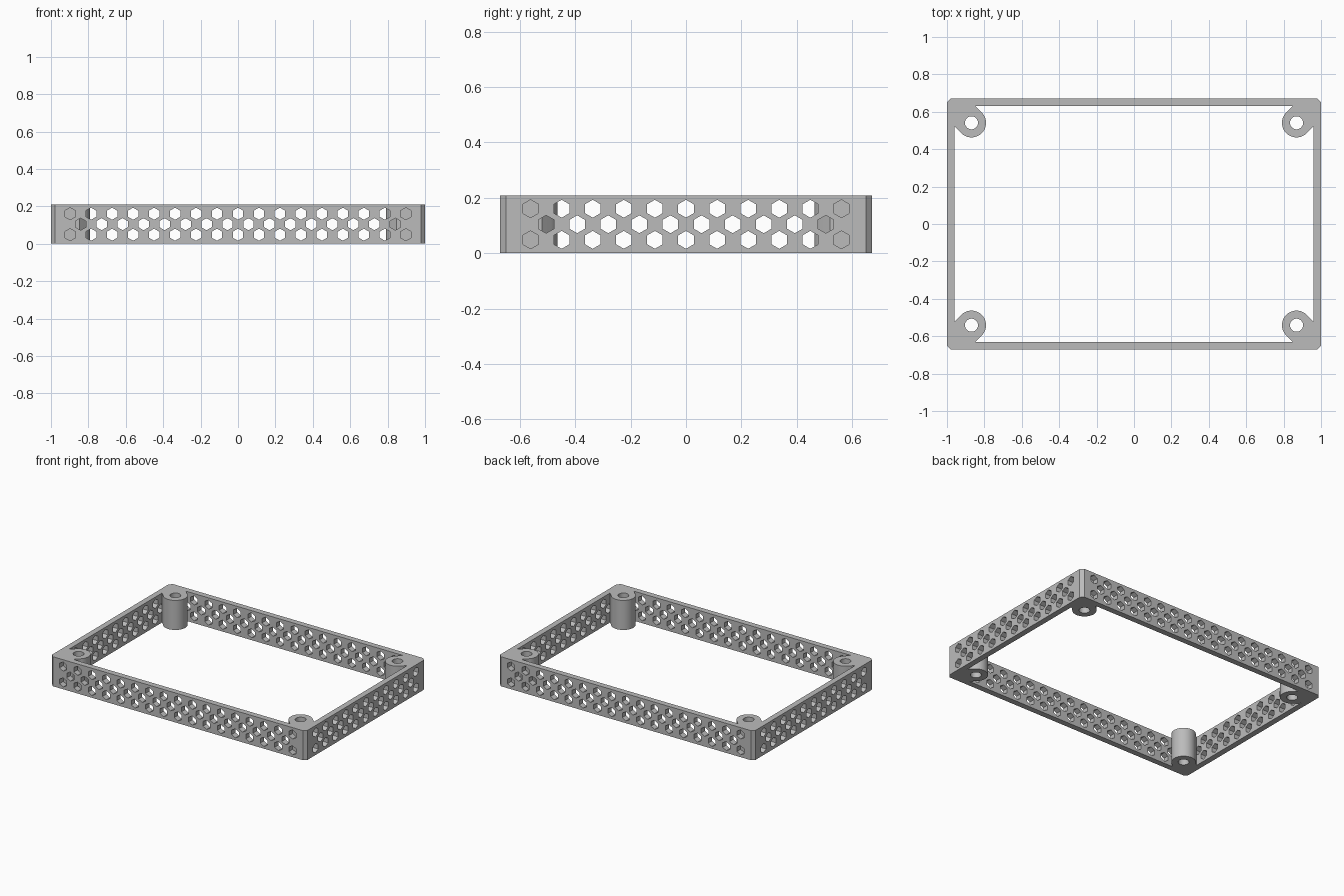
import bpy
import bmesh
from math import cos, sin, radians, pi
from mathutils import Matrix, Vector

cube = bpy.data.objects.get("Cube")
if cube:
    bpy.data.objects.remove(cube, do_unlink=True)

HX, HY, H = 1.0, 0.672, 0.209       # half length, half depth, height
WALL, CHAMFER = 0.041, 0.022
BOSS = Vector((0.869, 0.541))       # screw boss centre
BOSS_R, BORE_R = 0.078, 0.035
PITCH, HEX_R = 0.1122, 0.0323
ROW = PITCH / 2

grey = bpy.data.materials.new("light grey")
grey.use_nodes = True
colour = (0.5, 0.5, 0.5, 1)
grey.diffuse_color = colour
grey.node_tree.nodes["Principled BSDF"].inputs["Base Color"].default_value = colour


def four_corners(points):
    """Repeat one corner's outline around the rectangle as a closed loop."""
    loop = []
    for sx, sy in ((1, 1), (1, -1), (-1, -1), (-1, 1)):
        part = [(x * sx, y * sy) for x, y in points]
        loop += part if sx * sy > 0 else part[::-1]
    return loop


def arc(centre, r, start, end, n):
    return [(centre[0] + r * cos(radians(start + (end - start) * i / n)),
             centre[1] + r * sin(radians(start + (end - start) * i / n)))
            for i in range(n + 1)]


# Frame plan: chamfered outside, inside running around the bosses, four bores
outer = four_corners([(HX - CHAMFER, HY), (HX, HY - CHAMFER)])
ix, iy = HX - WALL, HY - WALL
bend = arc(BOSS, BOSS_R, 135, 315, 28)
first, last = bend[0], bend[-1]
inner = four_corners([(first[0] + iy - first[1], iy)] + bend
                     + [(ix, last[1] + ix - last[0])])
loops = [outer, inner]
for sx in (1, -1):
    for sy in (1, -1):
        loops.append(arc((BOSS.x * sx, BOSS.y * sy), BORE_R, 0, 360, 32)[:-1])

plan = bpy.data.curves.new("frame", "CURVE")
plan.dimensions = "2D"
plan.fill_mode = "BOTH"
plan.extrude = H / 2
for loop in loops:
    spline = plan.splines.new("POLY")
    spline.points.add(len(loop) - 1)
    for point, (x, y) in zip(spline.points, loop):
        point.co = (x, y, 0, 1)
    spline.use_cyclic_u = True
frame = bpy.data.objects.new("frame", plan)
bpy.context.collection.objects.link(frame)
bpy.ops.object.select_all(action="DESELECT")
frame.select_set(True)
bpy.context.view_layer.objects.active = frame
bpy.ops.object.convert(target="MESH")
frame = bpy.context.object

# Weld the extruded plan into one solid standing on the floor
bm = bmesh.new()
bm.from_mesh(frame.data)
bmesh.ops.remove_doubles(bm, verts=bm.verts, dist=0.0001)
bmesh.ops.translate(bm, verts=bm.verts, vec=(0, 0, H / 2))
bmesh.ops.recalc_face_normals(bm, faces=bm.faces)
bm.to_mesh(frame.data)
bm.free()

# Hexagonal vents, cut one wall thickness deep so they stay blind at the corners
bm = bmesh.new()
depth = WALL + 0.02
for turn, reach, count in ((0, HY, 17), (1, HX, 11), (2, HY, 17), (3, HX, 11)):
    spin = Matrix.Rotation(turn * pi / 2, 4, "Z")
    for row in (-1, 0, 1):
        n = count if row else count - 1
        for i in range(n):
            place = Matrix.Translation(((i - (n - 1) / 2) * PITCH,
                                        -reach + WALL + 0.0005 - depth / 2,
                                        H / 2 + row * ROW))
            tilt = Matrix.Rotation(pi / 2, 4, "X")
            made = bmesh.ops.create_cone(bm, cap_ends=True, segments=6,
                                         radius1=HEX_R, radius2=HEX_R, depth=depth)
            bmesh.ops.transform(bm, verts=made["verts"],
                                matrix=spin @ place @ tilt)
mesh = bpy.data.meshes.new("vent_cutter")
bm.to_mesh(mesh)
bm.free()
cutter = bpy.data.objects.new("vent_cutter", mesh)
bpy.context.collection.objects.link(cutter)
cutter.hide_render = True

cut = frame.modifiers.new("vents", "BOOLEAN")
cut.operation = "DIFFERENCE"
cut.solver = "EXACT"
cut.object = cutter
bpy.ops.object.modifier_apply(modifier=cut.name)
bpy.data.objects.remove(cutter, do_unlink=True)

frame.data.materials.clear()
frame.data.materials.append(grey)
bpy.ops.object.shade_smooth_by_angle(angle=radians(25))
